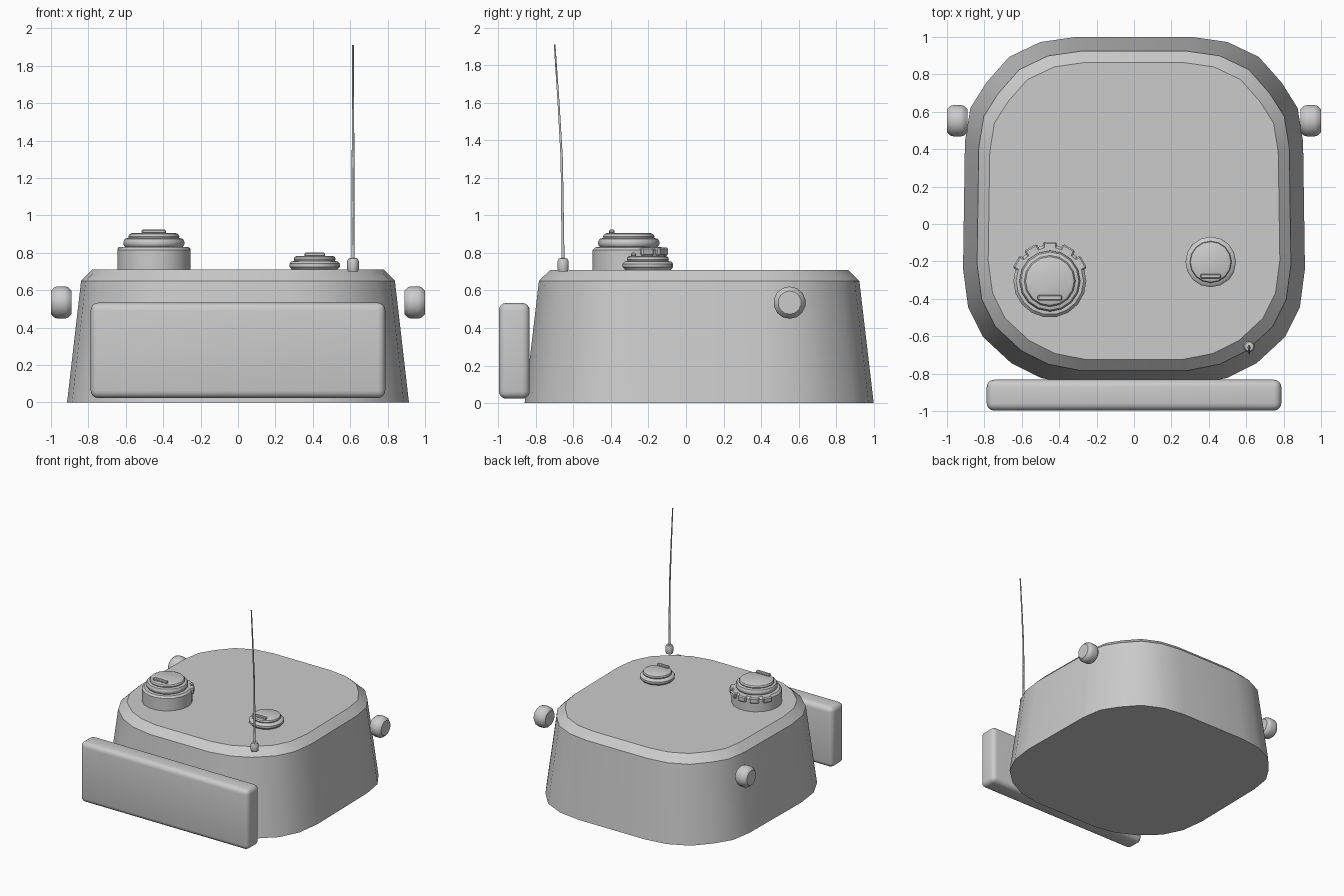
import bpy, bmesh, math
from mathutils import Vector, Matrix

if "Cube" in bpy.data.objects:
    bpy.data.objects.remove(bpy.data.objects["Cube"])


def finish(bm, name, angle=35, mat=None):
    if mat:
        bm.transform(mat)
    bmesh.ops.recalc_face_normals(bm, faces=bm.faces[:])
    me = bpy.data.meshes.new(name)
    bm.to_mesh(me)
    bm.free()
    ob = bpy.data.objects.new(name, me)
    bpy.context.collection.objects.link(ob)
    bpy.ops.object.select_all(action='DESELECT')
    ob.select_set(True)
    bpy.context.view_layer.objects.active = ob
    bpy.ops.object.shade_smooth_by_angle(angle=math.radians(angle))
    return ob


def loft(name, rings, angle=35, mat=None):
    """Skin a stack of equal-length rings and cap both ends."""
    bm = bmesh.new()
    vs = [[bm.verts.new(p) for p in r] for r in rings]
    n = len(vs[0])
    for a, b in zip(vs, vs[1:]):
        for i in range(n):
            j = (i + 1) % n
            bm.faces.new((a[i], a[j], b[j], b[i]))
    bm.faces.new(vs[0][::-1])
    bm.faces.new(vs[-1])
    return finish(bm, name, angle, mat)


def lathe(name, prof, loc, n=16, rot=None):
    """Turn a (radius, height) profile about the local z axis."""
    rings = [[(r * math.cos(math.tau * i / n), r * math.sin(math.tau * i / n), z)
              for i in range(n)] for r, z in prof]
    m = Matrix.Translation(loc)
    return loft(name, rings, 35, m @ rot if rot else m)


def box(name, loc, size, bevel=0.0, seg=1, rz=0.0):
    bm = bmesh.new()
    bmesh.ops.create_cube(bm, size=1)
    bmesh.ops.scale(bm, vec=size, verts=bm.verts)
    if bevel:
        bmesh.ops.bevel(bm, geom=bm.edges[:], offset=bevel, segments=seg,
                        profile=0.5, affect='EDGES')
    return finish(bm, name, 35, Matrix.Translation(loc) @ Matrix.Rotation(rz, 4, 'Z'))


# Turret shell: half outline mirrored across x, lofted with sloped sides and chamfer
half = [(.31, 1.0), (.50, .973), (.668, .893), (.79, .755), (.875, .62), (.904, .44),
        (.914, -.24), (.887, -.444), (.807, -.604), (.657, -.743), (.497, -.823), (.31, -.86)]
outline = half + [(-x, y) for x, y in reversed(half)]
cy = .07


def ring(s, z):
    return [(x * s, cy + (y - cy) * s, z) for x, y in outline]


loft("turret_shell", [ring(1, 0), ring(.918, .65), ring(.853, .71)], 30)

# Front gun shield
box("front_shield", (0, -.915, .278), (1.575, .165, .51), .04, 4)

# Side rangefinder knobs
for s, side in ((-1, "left"), (1, "right")):
    lathe("side_knob_" + side,
          [(.062, -.055), (.082, -.035), (.086, -.02), (.086, .02), (.082, .035), (.062, .055)],
          (s * .945, .552, .535), 14, Matrix.Rotation(math.pi / 2, 4, 'Y'))

# Commander cupola: drum, hatch lid, handle
cx, cyy = -.45, -.305
lathe("cupola_drum", [(.195, .70), (.195, .815), (.18, .83), (.145, .832)], (cx, cyy, 0), 18)
lathe("cupola_hatch", [(.14, .825), (.155, .832), (.163, .845), (.163, .86), (.155, .875),
                       (.135, .88), (.137, .888), (.13, .9), (.115, .906)], (cx, cyy, 0), 16)
box("cupola_handle", (cx, -.395, .913), (.13, .03, .022), .006)

# Periscopes around the rear of the cupola
for k in range(5):
    a = math.radians(30 + 30 * k)
    box("periscope_%d" % k, (cx + .183 * math.cos(a), cyy + .183 * math.sin(a), .807),
        (.05, .075, .046), .008, 1, a)

# Loader hatch with handle
lathe("loader_hatch", [(.115, .70), (.125, .715), (.135, .725), (.135, .742), (.125, .753),
                       (.108, .757), (.112, .766), (.108, .778), (.096, .784)], (.41, -.203, 0), 16)
box("loader_handle", (.41, -.28, .79), (.11, .026, .022), .006)

# Antenna: socket and slightly bent tapering rod
ax, ay = .615, -.655
lathe("antenna_socket", [(.026, .70), (.031, .715), (.031, .755), (.024, .77), (.01, .772)],
      (ax, ay, 0), 10)
path = [(0, .75, .009), (.004, 1.0, .008), (-.007, 1.3, .007), (-.024, 1.6, .006), (-.045, 1.91, .005)]
path[1] = (-.003, 1.0, .008)
loft("antenna_rod", [[(ax + r * math.cos(math.tau * i / 6), ay + dy + r * math.sin(math.tau * i / 6), z)
                      for i in range(6)] for dy, z, r in path], 70)
